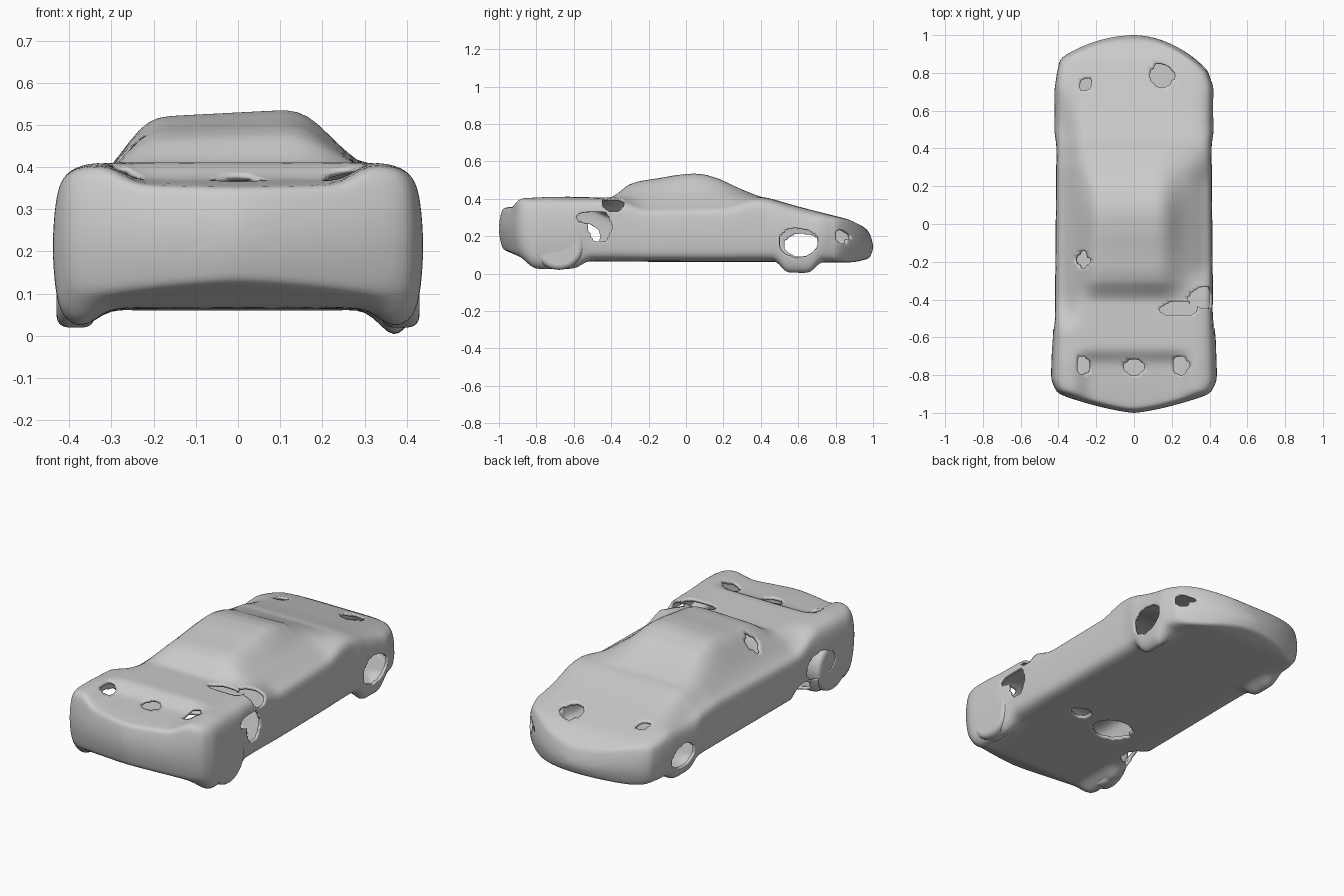
import bpy, bmesh, math
from mathutils import Vector, Matrix

if "Cube" in bpy.data.objects:
    bpy.data.objects.remove(bpy.data.objects["Cube"])


def step(t, a, b):
    t = min(max((t - a) / (b - a), 0), 1)
    return t * t * (3 - 2 * t)


def interp(table, t):
    if t <= table[0][0]:
        return table[0][1]
    for (a, p), (b, q) in zip(table, table[1:]):
        if t <= b:
            return p + (q - p) * (t - a) / (b - a)
    return table[-1][1]


def bump(t, centre, r):
    return 1 - step(abs(t - centre), r * 0.45, r)


# Lengthwise profiles: deck height, extra cabin height, floor height, half width
DECK = [(-1, .35), (-.88, .362), (-.73, .37), (-.67, .412), (-.4, .405), (.3, .42),
        (.44, .405), (.6, .358), (.87, .29), (.96, .245), (1, .20)]
CABIN = [(-.40, 0), (-.36, .025), (-.31, .065), (-.25, .083), (-.15, .095), (-.05, .11),
         (.04, .116), (.1, .11), (.18, .085), (.24, .055), (.3, .028), (.4, 0)]
FLOOR = [(-1, .135), (-.92, .105), (-.84, .065), (.9, .06), (1, .085)]
WIDTH = [(-.88, .405), (-.82, .428), (-.6, .42), (.5, .41), (.72, .41), (.8, .39)]


def top(x, y):
    ax = abs(x)
    z = interp(DECK, y)
    z += .045 * step(ax, .24, .31) * (1 - step(y, -.74, -.66)) * step(y, -.96, -.88)
    # belt line drops beside the cabin
    if x < 0:
        z -= .075 * step(ax, .27, .38) * step(y, -.58, -.38) * (1 - step(y, .45, .75))
    else:
        z -= .05 * step(ax, .27, .38) * step(y, -.38, -.2) * (1 - step(y, .2, .4))
    # cabin side: steep on the left, sloped on the right
    side = 1 - (step(x, .13, .30) if x > 0 else step(-x, .20, .31))
    return z + interp(CABIN, y) * side * (1 + .45 * x)


def floor(x, y):
    lumps = .055 * bump(y, -.7, .2) + (.075 if x > 0 else .05) * bump(y, .6, .13)
    return interp(FLOOR, y) - lumps * step(abs(x), .30, .37)


def surface_point(u, v, ys):
    # u, v lie in a rounded unit square; ends bulge outward in plan
    w = interp(WIDTH, ys)
    x = u * w * (1 - .03 * v * v)
    tail, nose = 1 - step(ys, -.88, -.55), step(ys, .4, .8)
    y = ys - tail * (.10 * (1 - abs(u) ** 1.4) + .02 * (1 - v * v))
    y += nose * (.18 * (1 - u * u) + .02 * (1 - v * v) + .06 * max(0, -u) ** 2)
    x *= 1 + .03 * (1 - v * v) * (bump(y, -.7, .2) + bump(y, .6, .2))
    f, t = floor(x, y), top(x, y)
    return Vector((x, y, f + (t - f) * (v + 1) / 2))


def square_ring(n):
    pts = []
    for k in range(4):
        for i in range(n):
            a, b = 1, -1 + 2 * i / n
            for _ in range(k):
                a, b = -b, a
            r = (abs(a) ** 9 + abs(b) ** 9) ** (1 / 9)
            pts.append((a / r, b / r))
    return pts


# Openings: centre and radii of each worn-through patch
HOLES = [
    ((.42, .60, .165), (.10, .10, .075)), ((-.42, .62, .15), (.10, .09, .06)),  # nose-end arches
    ((.39, .84, .20), (.07, .03, .04)),                                         # lamp
    ((.15, .79, .31), (.055, .055, .10)), ((-.26, .74, .32), (.028, .028, .10)),
    ((0, -.76, .37), (.04, .042, .10)), ((-.27, -.75, .39), (.022, .05, .10)),
    ((.25, -.75, .38), (.03, .05, .10)),
    ((-.27, -.19, .42), (.03, .05, .05)),                                       # cabin side
    ((.42, -.46, .25), (.09, .055, .08)), ((.42, -.51, .30), (.08, .07, .03)),  # damage
    ((.24, -.45, .40), (.09, .035, .06)), ((.36, -.39, .37), (.09, .055, .05)),
    ((-.43, -.57, .20), (.10, .11, .07)), ((-.41, -.43, .07), (.11, .085, .08)),  # side arch
    ((-.08, -.27, .06), (.10, .09, .06)), ((.16, -.24, .06), (.05, .04, .05)),  # floor
]


def inside_hole(p):
    return any(sum(((p[i] - c[i]) / r[i]) ** 2 for i in range(3)) < 1 for c, r in HOLES)


def finish(bm, name):
    mesh = bpy.data.meshes.new(name)
    bm.to_mesh(mesh)
    bm.free()
    ob = bpy.data.objects.new(name, mesh)
    bpy.context.collection.objects.link(ob)
    bpy.ops.object.select_all(action='DESELECT')
    ob.select_set(True)
    bpy.context.view_layer.objects.active = ob
    bpy.ops.object.shade_smooth_by_angle(angle=math.radians(45))
    return ob


# Car body: lofted shell with closed ends
bm = bmesh.new()
square = square_ring(34)
caps = [.04 + .08 * i for i in range(12)]
N = 130
stations = [(s, -.88) for s in caps]
stations += [(1, -.88 + 1.68 * i / N) for i in range(N + 1)]
stations += [(s, .8) for s in reversed(caps)]
rings = [[bm.verts.new(surface_point(u * s, v * s, ys)) for u, v in square]
         for s, ys in stations]
for a, b in zip(rings, rings[1:]):
    for i in range(len(a)):
        j = (i + 1) % len(a)
        bm.faces.new((a[i], a[j], b[j], b[i]))
bm.faces.new(rings[0])
bm.faces.new(rings[-1])
bmesh.ops.recalc_face_normals(bm, faces=bm.faces[:])
for _ in range(5):
    bmesh.ops.smooth_vert(bm, verts=bm.verts[:], factor=.5,
                          use_axis_x=True, use_axis_y=True, use_axis_z=True)
gone = [f for f in bm.faces if inside_hole(f.calc_center_median())]
bmesh.ops.delete(bm, geom=gone, context='FACES')
for _ in range(3):
    rim = [v for v in bm.verts if v.is_boundary]
    bmesh.ops.smooth_vert(bm, verts=rim, factor=.5,
                          use_axis_x=True, use_axis_y=True, use_axis_z=True)
body = finish(bm, "car_body")
shell = body.modifiers.new("thickness", 'SOLIDIFY')
shell.thickness = .015
shell.offset = -1


# Wheels at the -y end
def wheel(name, x, y, z, r, depth):
    bm = bmesh.new()
    place = Matrix.Translation((x, y, z)) @ Matrix.Rotation(math.pi / 2, 4, 'Y')
    bmesh.ops.create_cone(bm, cap_ends=True, segments=40, radius1=r, radius2=r,
                          depth=depth, matrix=place)
    ob = finish(bm, name)
    bevel = ob.modifiers.new("round", 'BEVEL')
    bevel.width = .025
    bevel.segments = 4


for side, label in ((1, "right"), (-1, "left")):
    wheel(label + "_wheel", side * .385, -.68, .155, .135, .09)
